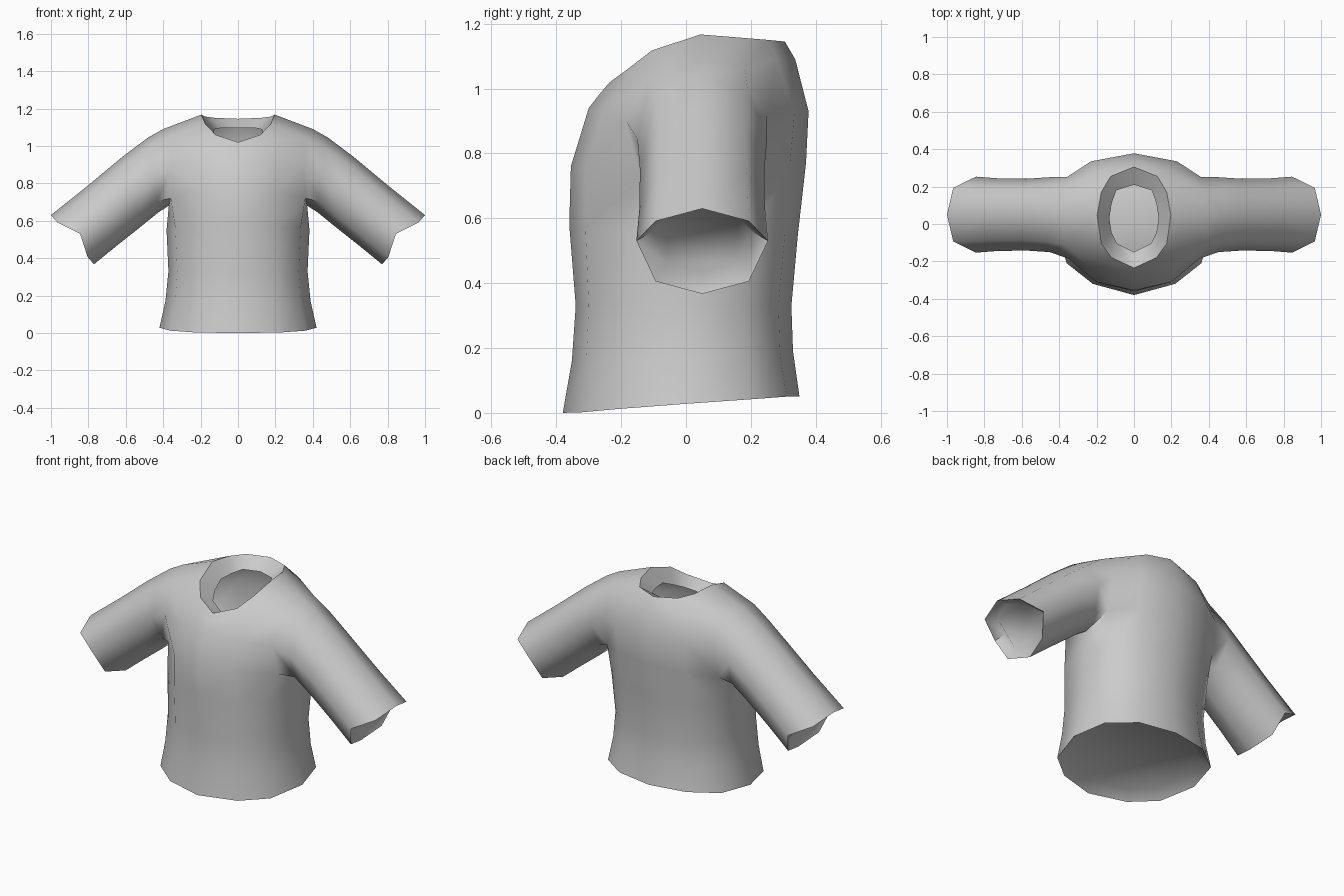
import bpy, bmesh, math
from mathutils import Vector

if "Cube" in bpy.data.objects:
    bpy.data.objects.remove(bpy.data.objects["Cube"])

bm = bmesh.new()


def ring(points):
    return [bm.verts.new(p) if p else None for p in points]


def bridge(a, b, closed=False, flip=False):
    n = len(a)
    for i in range(n if closed else n - 1):
        j = (i + 1) % n
        quad = [a[i], a[j], b[j], b[i]]
        if None not in quad:
            bm.faces.new(quad[::-1] if flip else quad)


def inset_ring(source, centre, scale, push):
    return ring([centre + (v.co - centre) * scale + push for v in source])


# Torso half rings, front centre -> side -> back centre
hem = ring([(0, -.38, 0), (.22, -.32, .002), (.36, -.21, .012), (.42, 0, .028),
            (.37, .2, .042), (.22, .31, .05), (0, .35, .05)])
hips = ring([(0, -.352, .16), (.205, -.307, .16), (.335, -.2, .165), (.388, .005, .17),
             (.345, .187, .18), (.205, .29, .185), (0, .33, .19)])
waist = ring([(0, -.34, .33), (.2, -.30, .33), (.325, -.19, .33), (.372, .01, .33),
              (.335, .18, .33), (.2, .285, .33), (0, .325, .33)])
ribs = ring([(0, -.36, .58), (.2, -.31, .57), (.335, -.18, .56), (.382, .03, .55),
             (.345, .2, .55), (.21, .305, .55), (0, .345, .55)])
chest = ring([(0, -.355, .76), (.2, -.31, .75), (.36, -.14, .72), (.37, .04, .68),
              (.365, .215, .73), (.22, .32, .76), (0, .37, .77)])
# The side column is left out here for the armhole
upper = ring([(0, -.30, .94), (.2, -.262, .92), (.35, -.185, .9), None,
              (.36, .25, .92), (.23, .335, .93), (0, .378, .93)])
shoulder = ring([(0, -.265, .985), (.19, -.195, 1.025), (.37, -.11, 1.04),
                 (.40, .05, 1.09), (.37, .18, 1.065), (.2, .28, 1.09), (0, .337, 1.09)])
neck = ring([(0, -.235, 1.02), (.12, -.18, 1.06), (.175, -.105, 1.118),
             (.197, .045, 1.167), (.175, .17, 1.157), (.125, .255, 1.15), (0, .305, 1.145)])
# Collar folded inward
collar = ring([(0, -.15, .99), (.09, -.105, 1.02), (.12, -.045, 1.05), (.132, .03, 1.085),
               (.12, .11, 1.09), (.095, .18, 1.095), (0, .21, 1.095)])

rows = [hem, hips, waist, ribs, chest, upper, shoulder, neck, collar]
for lo, hi in zip(rows, rows[1:]):
    bridge(lo, hi)

# Shallow recessed underside
under = inset_ring(hem, Vector((0, -.01, .025)), .86, Vector((0, 0, .045)))
bridge(hem, under, flip=True)
bm.faces.new(under[::-1])

# Sleeve, from the armhole to the cuff
armhole = [chest[3], chest[2], upper[2], shoulder[2],
           shoulder[3], shoulder[4], upper[4], chest[4]]


def sleeve_ring(top, bottom, radius, pull=0):
    pts = []
    for k in range(8):
        a = k * math.tau / 8
        t = (1 - math.cos(a)) / 2
        back = pull if k in (2, 6) else 0
        pts.append((bottom[0] + (top[0] - bottom[0]) * t - back, .05 - radius * math.sin(a),
                    bottom[1] + (top[1] - bottom[1]) * t + back * .8))
    return ring(pts)


previous = armhole
for top, bottom, radius, pull in [((.48, 1.045), (.425, .645), .2, 0),
                                  ((.62, .94), (.53, .56), .192, 0),
                                  ((.80, .79), (.65, .465), .194, 0),
                                  ((1.0, .63), (.77, .367), .203, .04)]:
    nxt = sleeve_ring(top, bottom, radius, pull)
    bridge(previous, nxt, closed=True, flip=True)
    previous = nxt

# Recessed cuff end
end = inset_ring(previous, Vector((.885, .05, .5)), .76, Vector((-.04, 0, .035)))
bridge(previous, end, closed=True, flip=True)
bm.faces.new(end)

bmesh.ops.recalc_face_normals(bm, faces=bm.faces)
mesh = bpy.data.meshes.new("shirt")
bm.to_mesh(mesh)
bm.free()
shirt = bpy.data.objects.new("shirt", mesh)
bpy.context.collection.objects.link(shirt)

# Left half by mirroring
mirror = shirt.modifiers.new("mirror", 'MIRROR')
mirror.use_clip = True
bpy.context.view_layer.objects.active = shirt
shirt.select_set(True)
bpy.ops.object.modifier_apply(modifier="mirror")
bpy.ops.object.shade_smooth_by_angle(angle=math.radians(62))
